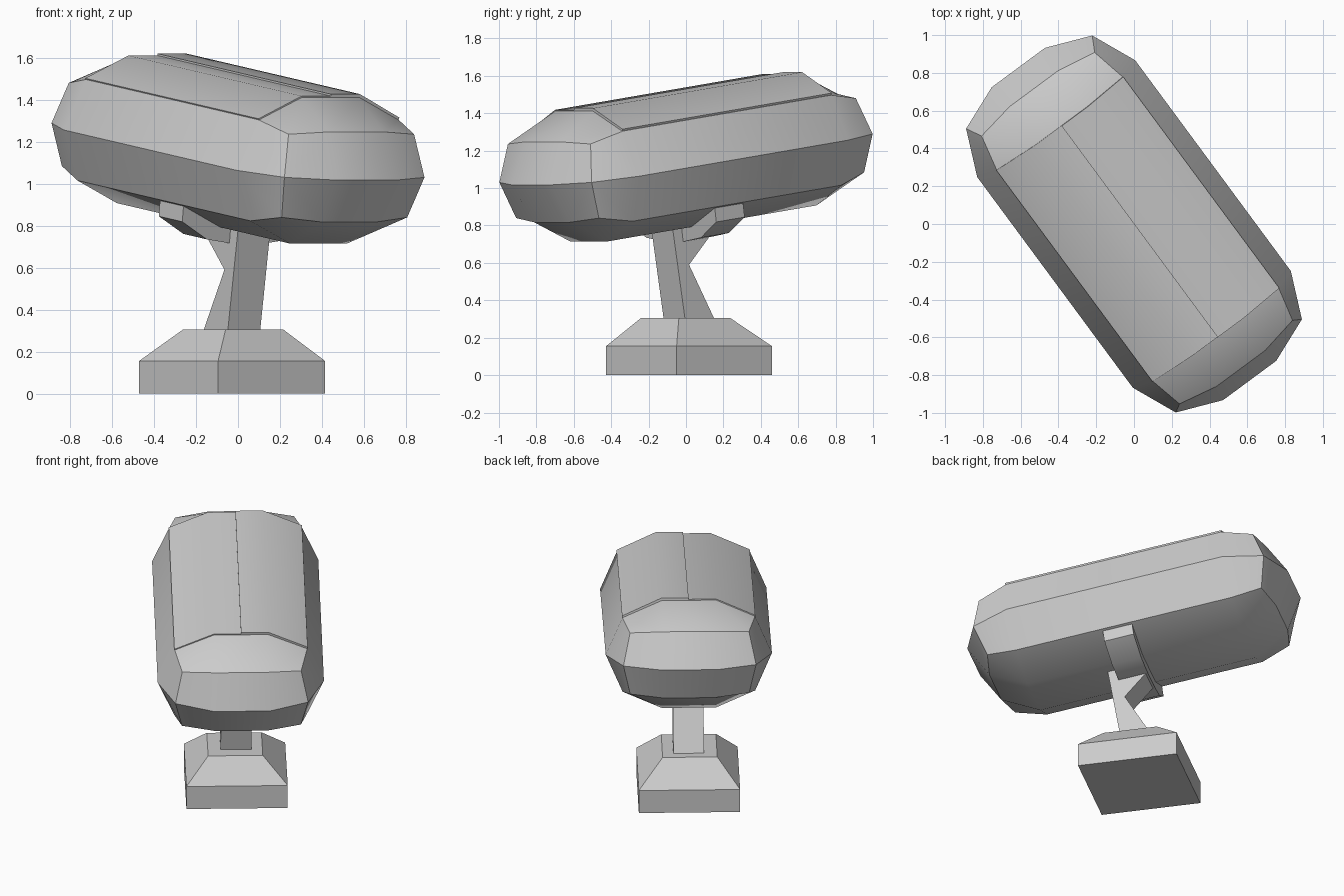
import bpy, bmesh, math
from mathutils import Matrix

if "Cube" in bpy.data.objects:
    bpy.data.objects.remove(bpy.data.objects["Cube"])

# Local axes: u = length (toward the front right), v = width, w = up
YAW = Matrix.Rotation(math.atan2(-0.804, 0.594), 4, 'Z')
BODY = Matrix.Translation((0, 0, 1.16)) @ YAW @ Matrix.Rotation(math.radians(7.9), 4, 'Y')


def make(name, verts, faces, matrix, angle=30):
    bm = bmesh.new()
    vs = [bm.verts.new(v) for v in verts]
    for f in faces:
        bm.faces.new([vs[i] for i in f])
    bmesh.ops.recalc_face_normals(bm, faces=bm.faces)
    me = bpy.data.meshes.new(name)
    bm.to_mesh(me)
    bm.free()
    ob = bpy.data.objects.new(name, me)
    bpy.context.collection.objects.link(ob)
    ob.matrix_world = matrix
    bpy.ops.object.select_all(action='DESELECT')
    ob.select_set(True)
    bpy.context.view_layer.objects.active = ob
    bpy.ops.object.shade_smooth_by_angle(angle=math.radians(angle))
    return ob


def strip(a, b, n):
    return [(a + i, a + (i + 1) % n, b + (i + 1) % n, b + i) for i in range(n)]


def loft(name, rings, matrix, angle=30):
    n = len(rings[0])
    faces = [tuple(range(n)), tuple(range((len(rings) - 1) * n, len(rings) * n))]
    for k in range(len(rings) - 1):
        faces += strip(k * n, (k + 1) * n, n)
    return make(name, [p for r in rings for p in r], faces, matrix, angle)


def around(quarter):
    """Mirror three points (side, shoulder, top) into a ten point ring."""
    s, c, t = quarter
    def f(p, a, b):
        return (p[0], p[1] * a, p[2] * b)
    return [s, c, t, f(t, -1, 1), f(c, -1, 1), f(s, -1, 1),
            f(c, -1, -1), f(t, -1, -1), f(t, 1, -1), f(c, 1, -1)]


# Rounded faceted body, the two ends mirrored
ring = around([(0.70, 0.52, 0), (0.70, 0.415, 0.243), (0.70, 0.17, 0.352)])
end = around([(0.943, 0.415, 0), (0.89, 0.372, 0.2), (0.93, 0.16, 0.217)])
tip = [(1.04, 0.175, 0), (1.04, -0.175, 0)]
half = ring + end + tip
verts = half + [(-u, v, w) for u, v, w in half]
faces = strip(0, 22, 10)
for o in (0, 22):
    faces += strip(o, o + 10, 10)
    e, m0, m1 = o + 10, o + 20, o + 21
    faces += [(e, e + 1, e + 2, m0), (e + 2, e + 3, m1, m0), (e + 3, e + 4, e + 5, m1),
              (e + 5, e + 6, e + 7, m1), (e + 7, e + 8, m0, m1), (e + 8, e + 9, e, m0)]
make("body", verts, faces, BODY)

# Two thin lid panels on top, one a little higher than the other
for name, s, d in (("lid_left", -1, 0.006), ("lid_right", 1, 0.015)):
    prof = [(0, 0.345), (0.17, 0.345), (0.41, 0.235),
            (0.417, 0.245 + d * 0.6), (0.172, 0.352 + d), (0, 0.352 + d)]
    loft(name, [[(u, s * v, w) for v, w in prof] for u in (-0.702, 0.702)], BODY)

# Saddle bracket hugging the underside
side = [(0.40, -0.25), (0.40, -0.325), (0.245, -0.41), (0.095, -0.43)]
prof = side + [(-v, w) for v, w in reversed(side)]
loft("saddle", [[(u, v, w) for v, w in prof] for u in (-0.05, 0.14)], BODY)

# Bent neck
prof = [(-0.128, 0.30), (0.067, 0.30), (0.152, 0.80), (-0.10, 0.76), (-0.10, 0.745), (0.04, 0.59)]
loft("neck", [[(u, v, z) for u, z in prof] for v in (-0.11, 0.082)], YAW, 20)

# Stepped square base
def square(u, v, h, z):
    return [(u - h, v - h, z), (u + h, v - h, z), (u + h, v + h, z), (u - h, v + h, z)]

loft("base", [square(-0.03, -0.013, 0.317, 0), square(-0.03, -0.013, 0.317, 0.155),
              square(-0.012, -0.02, 0.171, 0.305)], YAW, 20)
